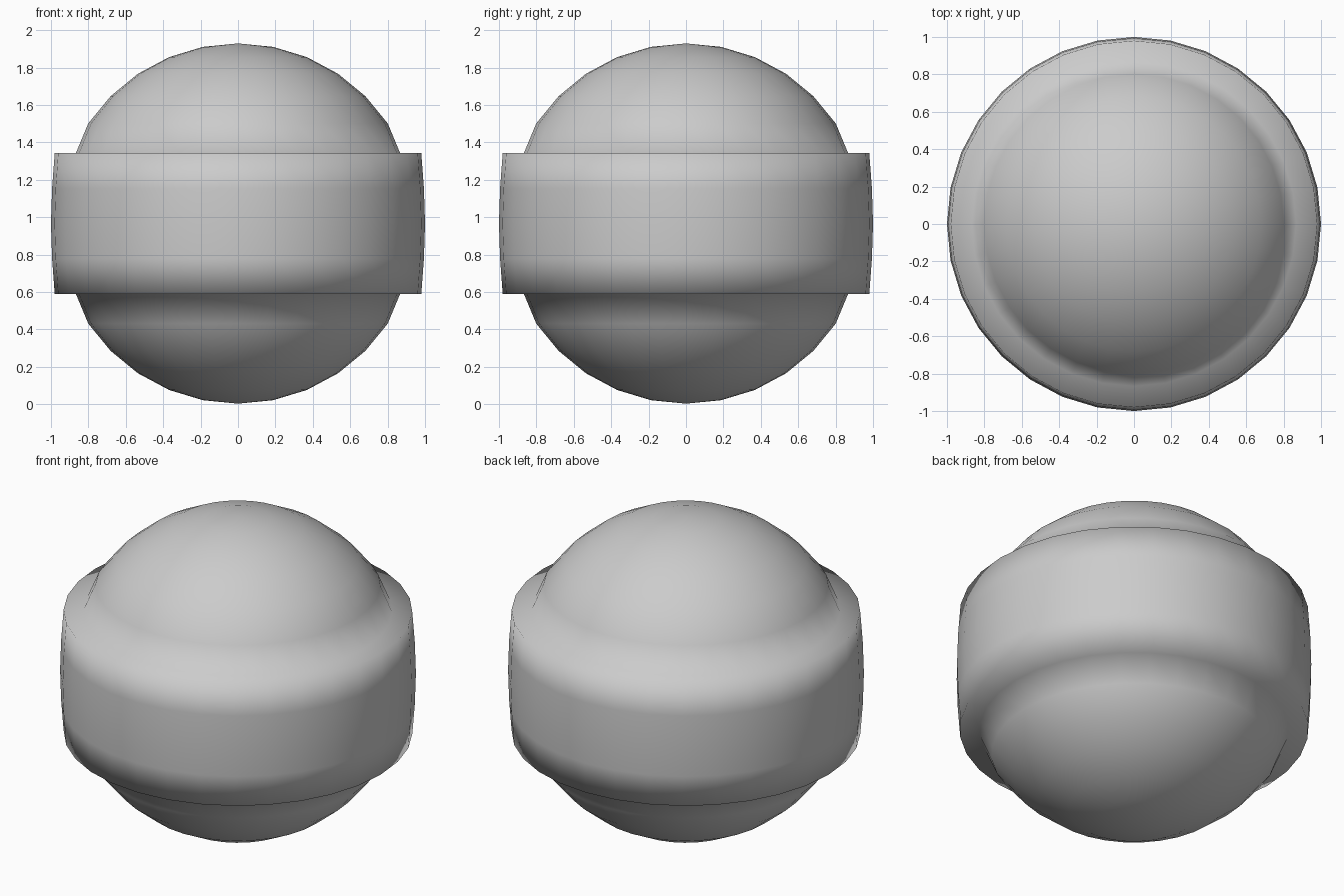
import bpy, bmesh, math

if "Cube" in bpy.data.objects:
    bpy.data.objects.remove(bpy.data.objects["Cube"])

R, CZ = 0.963, 0.966   # ball radius and centre height
HALF = 0.376           # half height of the raised band


def set_radius(v, r):
    k = r / math.hypot(v.co.x, v.co.y)
    v.co.x *= k
    v.co.y *= k


# Ball
bm = bmesh.new()
bmesh.ops.create_uvsphere(bm, u_segments=32, v_segments=16, radius=R)

# Raised band: the four rings of faces around the equator, pushed outwards
faces = [f for f in bm.faces if abs(f.calc_center_median().z) < HALF]
edge_ring = [v for v in bm.verts if 0.3 < abs(v.co.z) < HALF]
result = bmesh.ops.extrude_face_region(bm, geom=faces)
bmesh.ops.delete(bm, geom=[f for f in faces if f.is_valid], context='FACES')
outer = [e for e in result['geom'] if isinstance(e, bmesh.types.BMVert)]
outer_set = set(outer)
for v in bm.verts:
    z = abs(v.co.z)
    if 0.3 < z < HALF:
        v.co.z = math.copysign(HALF, v.co.z)
        set_radius(v, 0.98 if v in outer_set else 0.867)
    elif z <= 0.3 and v in outer_set:
        set_radius(v, 1.0 if z < 0.05 else 0.994)
loose = [v for v in bm.verts if not v.link_faces]
bmesh.ops.delete(bm, geom=loose, context='VERTS')
bmesh.ops.recalc_face_normals(bm, faces=bm.faces)
for f in bm.faces:
    f.smooth = True

mesh = bpy.data.meshes.new("banded_ball")
bm.to_mesh(mesh)
bm.free()
ball = bpy.data.objects.new("banded_ball", mesh)
ball.location.z = CZ
bpy.context.collection.objects.link(ball)
